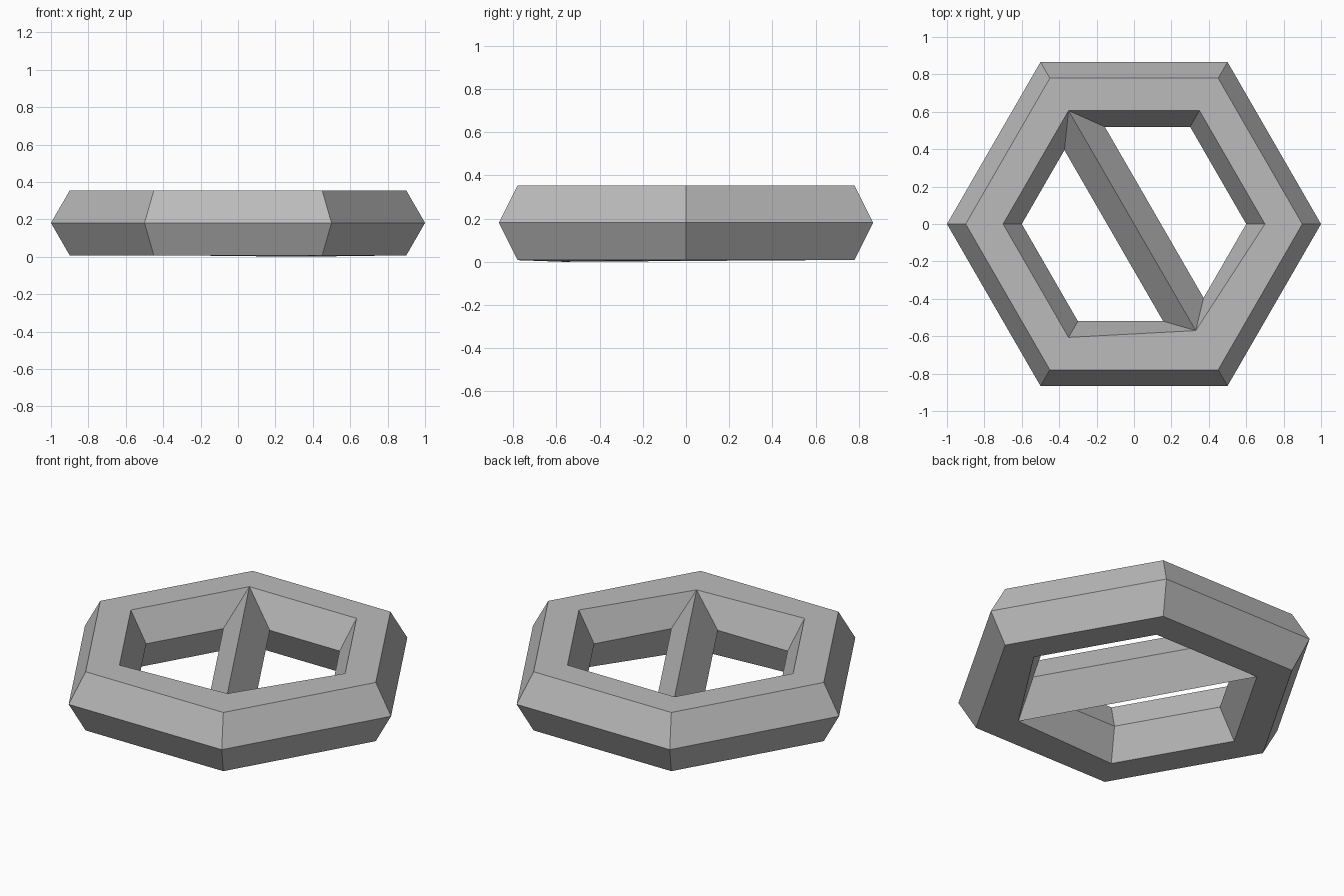
import bpy, bmesh
from math import cos, sin, pi
from mathutils import Vector

cube = bpy.data.objects.get("Cube")
if cube:
    bpy.data.objects.remove(cube, do_unlink=True)

# Plain grey material
grey = bpy.data.materials.new("plain grey")
grey.use_nodes = True
colour = (0.5, 0.5, 0.5, 1)
grey.diffuse_color = colour
grey.node_tree.nodes["Principled BSDF"].inputs["Base Color"].default_value = colour

LOW, MID, TOP = 0.0075, 0.181, 0.354
SIDES = 6
BAR_ENDS = (2, 5)      # ring corners joined by the bar
SPREAD = 0.24          # how far the bar's side edges sit from the corner

bm = bmesh.new()


def corner(radius, z, k):
    a = 2 * pi * k / SIDES
    return Vector((radius * cos(a), radius * sin(a), z))


def loop(radius, z):
    return [bm.verts.new(corner(radius, z, k)) for k in range(SIDES)]


# Ring corners, with a hexagonal section
outer_low, outer_mid, outer_top = loop(0.9, LOW), loop(1.0, MID), loop(0.9, TOP)
inner_low, inner_top = loop(0.7, LOW), loop(0.7, TOP)

# One end of the bar sits slightly inward and lower
for v, z in ((inner_low[5], 0.0), (inner_top[5], TOP)):
    v.co = (0.33, -0.57, z)

# Inner middle edge splits in two where the bar joins
before, after = [], []
for k in range(SIDES):
    here = corner(0.6, MID, k)
    if k in BAR_ENDS:
        before.append(bm.verts.new(here.lerp(corner(0.6, MID, k - 1), SPREAD)))
        after.append(bm.verts.new(here.lerp(corner(0.6, MID, k + 1), SPREAD)))
    else:
        v = bm.verts.new(here)
        before.append(v)
        after.append(v)

# Ring faces
for k in range(SIDES):
    n = (k + 1) % SIDES
    for a, b in ((outer_low, outer_mid), (outer_mid, outer_top),
                 (outer_top, inner_top), (inner_low, outer_low)):
        bm.faces.new((a[k], a[n], b[n], b[k]))
    bm.faces.new((inner_top[k], inner_top[n], before[n], after[k]))
    bm.faces.new((after[k], before[n], inner_low[n], inner_low[k]))

# Diamond bar between the two corners
p, q = BAR_ENDS
start = (inner_top[p], before[p], inner_low[p], after[p])
end = (inner_top[q], after[q], inner_low[q], before[q])
for i in range(4):
    j = (i + 1) % 4
    bm.faces.new((start[i], start[j], end[j], end[i]))

bmesh.ops.recalc_face_normals(bm, faces=bm.faces)
mesh = bpy.data.meshes.new("barred_ring")
bm.to_mesh(mesh)
bm.free()
mesh.materials.append(grey)
ring = bpy.data.objects.new("barred_ring", mesh)
bpy.context.collection.objects.link(ring)
